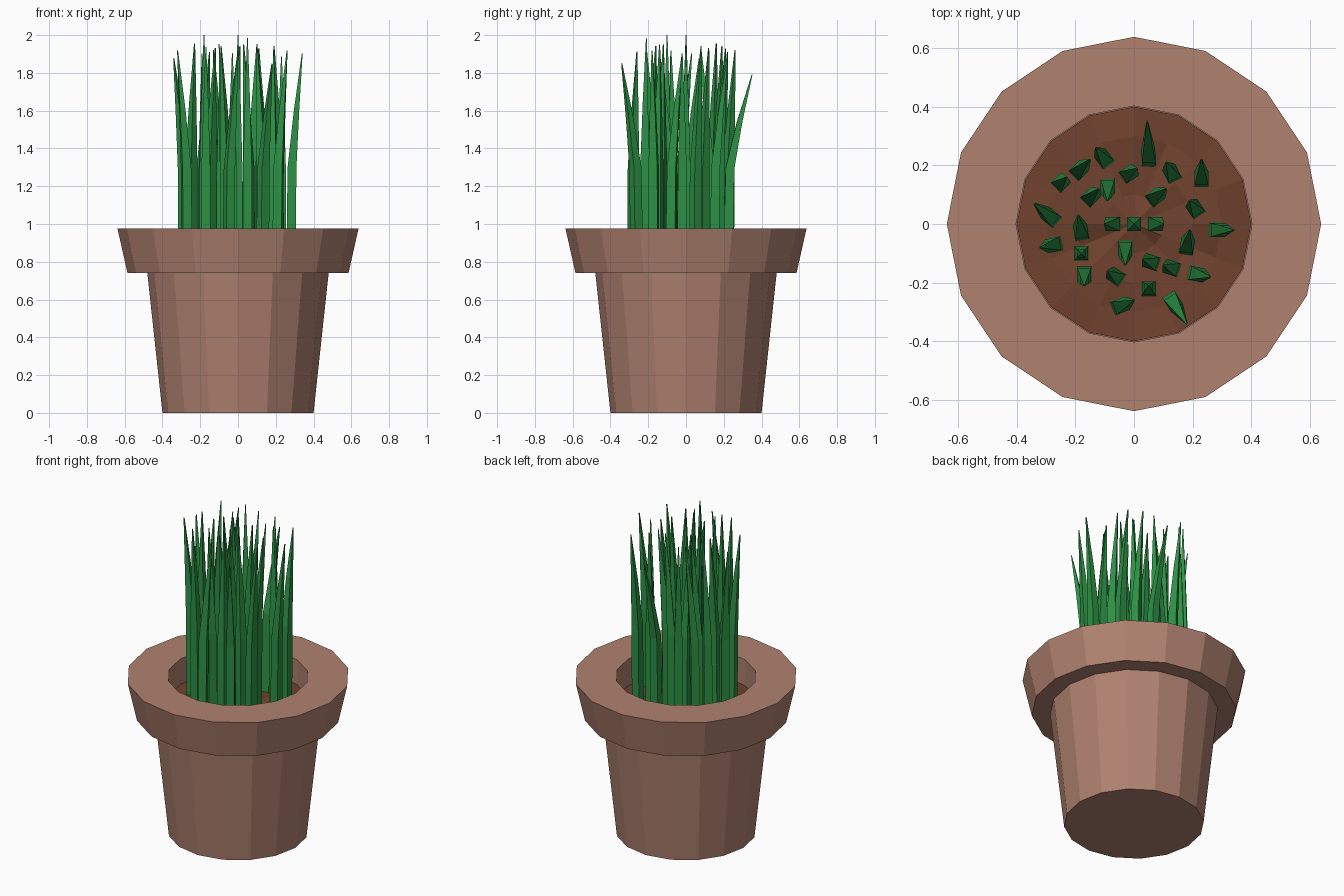
import bpy
import bmesh
import math
import random
from mathutils import Vector

random.seed(4)
SIDES = 16

default_cube = bpy.data.objects.get("Cube")
if default_cube:
    bpy.data.objects.remove(default_cube, do_unlink=True)


def make_material(name, rgb):
    mat = bpy.data.materials.new(name)
    mat.use_nodes = True
    color = (*rgb, 1)
    mat.diffuse_color = color
    shader = mat.node_tree.nodes["Principled BSDF"]
    shader.inputs["Base Color"].default_value = color
    shader.inputs["Roughness"].default_value = 0.9
    return mat


def finish(bm, name, mat):
    bmesh.ops.recalc_face_normals(bm, faces=bm.faces)
    mesh = bpy.data.meshes.new(name)
    bm.to_mesh(mesh)
    bm.free()
    mesh.materials.append(mat)
    obj = bpy.data.objects.new(name, mesh)
    bpy.context.collection.objects.link(obj)
    return obj


def ring(bm, center, radius, sides, turn=0.0):
    """Add a horizontal polygon of vertices around a centre."""
    verts = []
    for i in range(sides):
        a = turn + math.tau * i / sides
        offset = Vector((math.cos(a), math.sin(a), 0)) * radius
        verts.append(bm.verts.new(Vector(center) + offset))
    return verts


def bridge(bm, low, high):
    """Join two rings with quads."""
    n = len(low)
    for i in range(n):
        j = (i + 1) % n
        bm.faces.new((low[i], low[j], high[j], high[i]))


def loft(bm, rings):
    for low, high in zip(rings, rings[1:]):
        bridge(bm, low, high)
    bm.faces.new(rings[0])
    bm.faces.new(rings[-1])


terracotta = make_material("terracotta", (0.434, 0.223, 0.162))
earth = make_material("dark earth", (0.162, 0.054, 0.027))
leaf = make_material("leaf green", (0.025, 0.283, 0.058))

# Pot: tapered body, overhanging rim and hollow, as one lathe profile
profile = [(0.40, 0), (0.48, 0.74), (0.585, 0.74), (0.638, 0.975),
           (0.402, 0.975), (0.402, 0.74)]
bm = bmesh.new()
loft(bm, [ring(bm, (0, 0, z), r, SIDES) for r, z in profile])
finish(bm, "pot", terracotta)

# Soil: slightly bumpy disc set below the rim
bm = bmesh.new()
soil_rings = [ring(bm, (0, 0, 0.82), 0.1 * k, SIDES) for k in range(1, 5)]
for inner, outer in zip(soil_rings, soil_rings[1:]):
    bridge(bm, inner, outer)
middle = bm.verts.new((0, 0, 0.82))
first = soil_rings[0]
for i in range(SIDES):
    bm.faces.new((middle, first[i], first[(i + 1) % SIDES]))
for v in bm.verts:
    v.co.z += random.uniform(-0.015, 0.015)
soil = finish(bm, "soil", earth)
if soil.data.polygons[0].normal.z < 0:
    soil.data.flip_normals()

# Grass: root x, root y, tip x, tip y in hundredths
blades = [
    (5, 22, 4.5, 35), (-10, 22, -13, 26), (-19, 18, -15, 22),
    (-25, 14, -23, 16), (-15, 9, -12, 12), (-9, 13, -9, 8),
    (-2, 17, 1, 19), (13, 17, 11, 21), (23, 15, 23, 22),
    (7, 9, 11, 12), (21, 5, 19, 8), (7, 0, 10, 0),
    (0, 0, 0, 0), (-7, 0, -10, 0), (-28, 2, -34, 7),
    (-18, -3, -19, 3), (-27, -7, -32, -8), (-18, -10, -18, -10),
    (-17, -17, -17, -21), (-3, -8, -3, -14), (-6, -18, -9, -16),
    (-5, -28, 0, -26), (5, -22, 5, -21), (6, -13, 3, -12),
    (13, -15, 10, -14), (21, -17, 26, -18), (13, -26, 18, -34),
    (18, -8, 19, -2), (28, -2, 34, -2),
]


def add_blade(bm, root, tip):
    """Square stalk that stays straight, then tapers and leans to a point."""
    lean = tip - root
    turn = math.atan2(lean.y, lean.x) + math.pi / 4
    top = 2 - 1.6 * lean.length
    stages = [(0.78, 0, 0.035), (1.3, 0.1, 0.033),
              (1.3 + (top - 1.3) * 0.5, 0.5, 0.02), (top, 1, 0.003)]
    rings = []
    for z, share, radius in stages:
        p = root + lean * share
        rings.append(ring(bm, (p.x, p.y, z), radius, 4, turn))
    loft(bm, rings)


bm = bmesh.new()
for ax, ay, bx, by in blades:
    add_blade(bm, Vector((ax, ay)) / 100, Vector((bx, by)) / 100)
finish(bm, "grass_blades", leaf)
